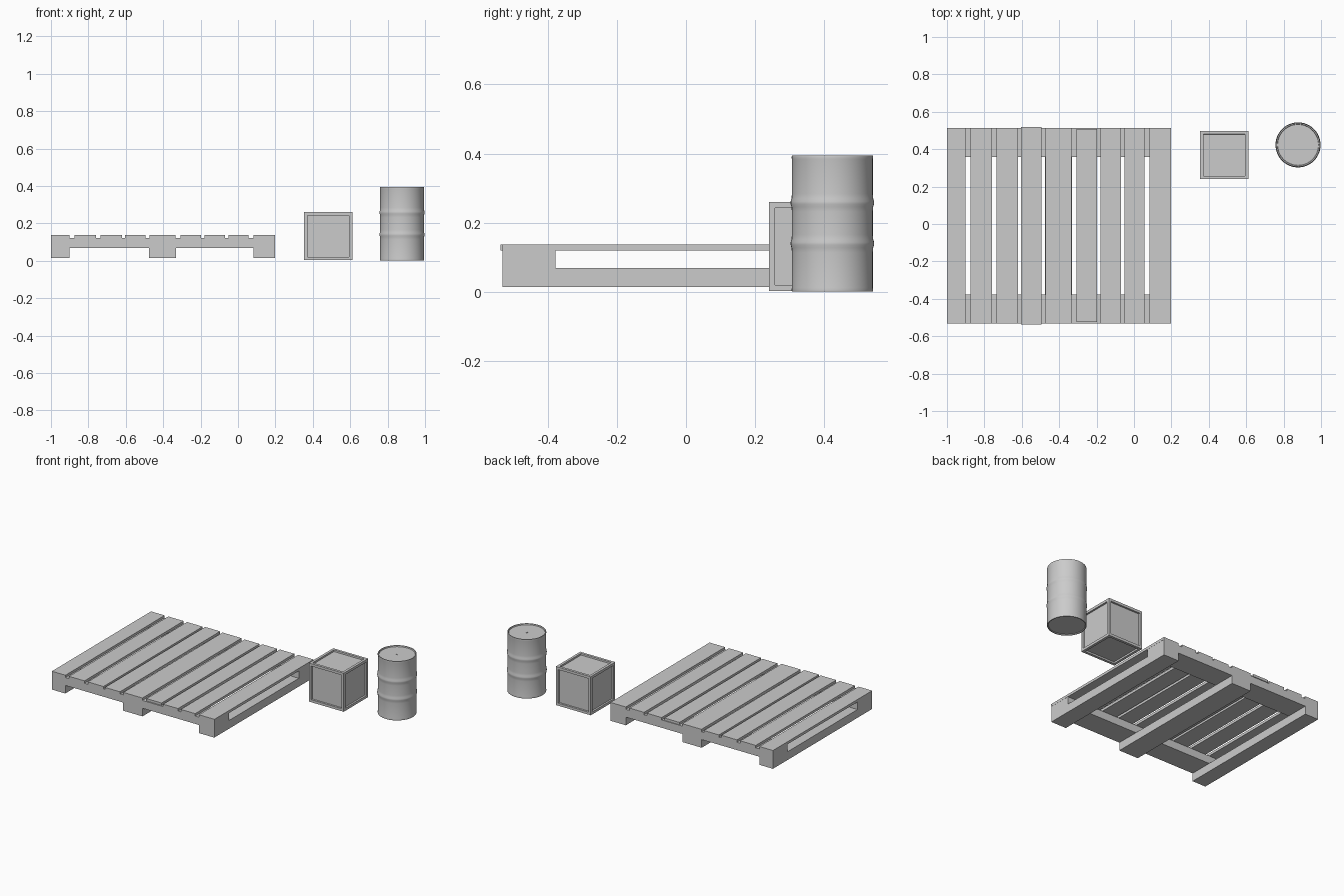
import bpy, bmesh, math

if "Cube" in bpy.data.objects:
    bpy.data.objects.remove(bpy.data.objects["Cube"])


def finish(bm, name):
    bmesh.ops.recalc_face_normals(bm, faces=bm.faces[:])
    me = bpy.data.meshes.new(name)
    bm.to_mesh(me)
    bm.free()
    ob = bpy.data.objects.new(name, me)
    bpy.context.collection.objects.link(ob)
    return ob


def box_bm(x, y, z):
    bm = bmesh.new()
    bmesh.ops.create_cube(bm, size=1)
    for v in bm.verts:
        for i, (a, b) in enumerate((x, y, z)):
            v.co[i] = a if v.co[i] < 0 else b
    return bm


def box(name, x, y, z):
    return finish(box_bm(x, y, z), name)


def lathe(name, profile, center, sides):
    bm = bmesh.new()
    vs = [bm.verts.new((r, 0, z)) for r, z in profile]
    es = [bm.edges.new(p) for p in zip(vs, vs[1:])]
    bmesh.ops.spin(bm, geom=vs + es, cent=(0, 0, 0), axis=(0, 0, 1),
                   angle=math.tau, steps=sides)
    bmesh.ops.remove_doubles(bm, verts=bm.verts[:], dist=1e-4)
    bmesh.ops.translate(bm, verts=bm.verts[:], vec=center)
    ob = finish(bm, name)
    bpy.ops.object.select_all(action='DESELECT')
    bpy.context.view_layer.objects.active = ob
    ob.select_set(True)
    bpy.ops.object.shade_smooth_by_angle(angle=math.radians(35))
    return ob


# Pallet: deck slats with slightly uneven widths and lengths
slats = [(-1.0, -0.9), (-0.873, -0.76), (-0.735, -0.62), (-0.605, -0.495),
         (-0.473, -0.333), (-0.307, -0.197), (-0.18, -0.07),
         (-0.05, 0.056), (0.084, 0.198)]
for i, x in enumerate(slats):
    lo = {3: -0.536, 5: -0.523}.get(i, -0.531)
    hi = {3: 0.518, 5: 0.508}.get(i, 0.513)
    box(f"deck_slat_{i + 1}", x, (lo, hi), (0.12, 0.137))

# Pallet: cross beams at both ends
for name, y in (("front", (-0.531, -0.377)), ("back", (0.359, 0.513))):
    box(f"{name}_cross_beam", (-1.0, 0.197), y, (0.069, 0.121))

# Pallet: bottom runners
for name, x in (("left", (-1.0, -0.901)), ("middle", (-0.475, -0.332)),
                ("right", (0.084, 0.197))):
    box(f"{name}_runner", x, (-0.531, 0.513), (0.015, 0.07))

# Crate: cube with a recessed panel on every side
bm = box_bm((0.354, 0.611), (0.24, 0.497), (0.003, 0.26))
bmesh.ops.inset_individual(bm, faces=bm.faces[:], thickness=0.024)
panels = sorted(bm.faces, key=lambda f: -f.calc_area())[:6]
bm.normal_update()
new = bmesh.ops.inset_individual(bm, faces=panels, thickness=0.001,
                                 depth=-0.011)
finish(bm, "crate")

# Drum: ribbed shell with rolled rims and sunken ends
R = 0.117
profile = [(0, 0.006), (R - 0.008, 0.006), (R - 0.006, 0.001), (R, 0.001),
           (R + 0.001, 0.006), (R, 0.012)]
for z in (0.14, 0.258):
    profile += [(R, z - 0.026), (R + 0.001, z - 0.012), (R + 0.0035, z - 0.004),
                (R + 0.0035, z + 0.004), (R + 0.001, z + 0.012), (R, z + 0.026)]
profile += [(R, 0.384), (R + 0.001, 0.389), (R, 0.394), (R - 0.006, 0.394),
            (R - 0.008, 0.387), (0, 0.387)]
lathe("drum", profile, (0.877, 0.423, 0), 48)

# Drum: small filler cap in the lid
lathe("drum_cap", [(0, 0.386), (0.006, 0.386), (0.006, 0.390), (0, 0.390)],
      (0.877, 0.423, 0), 16)
